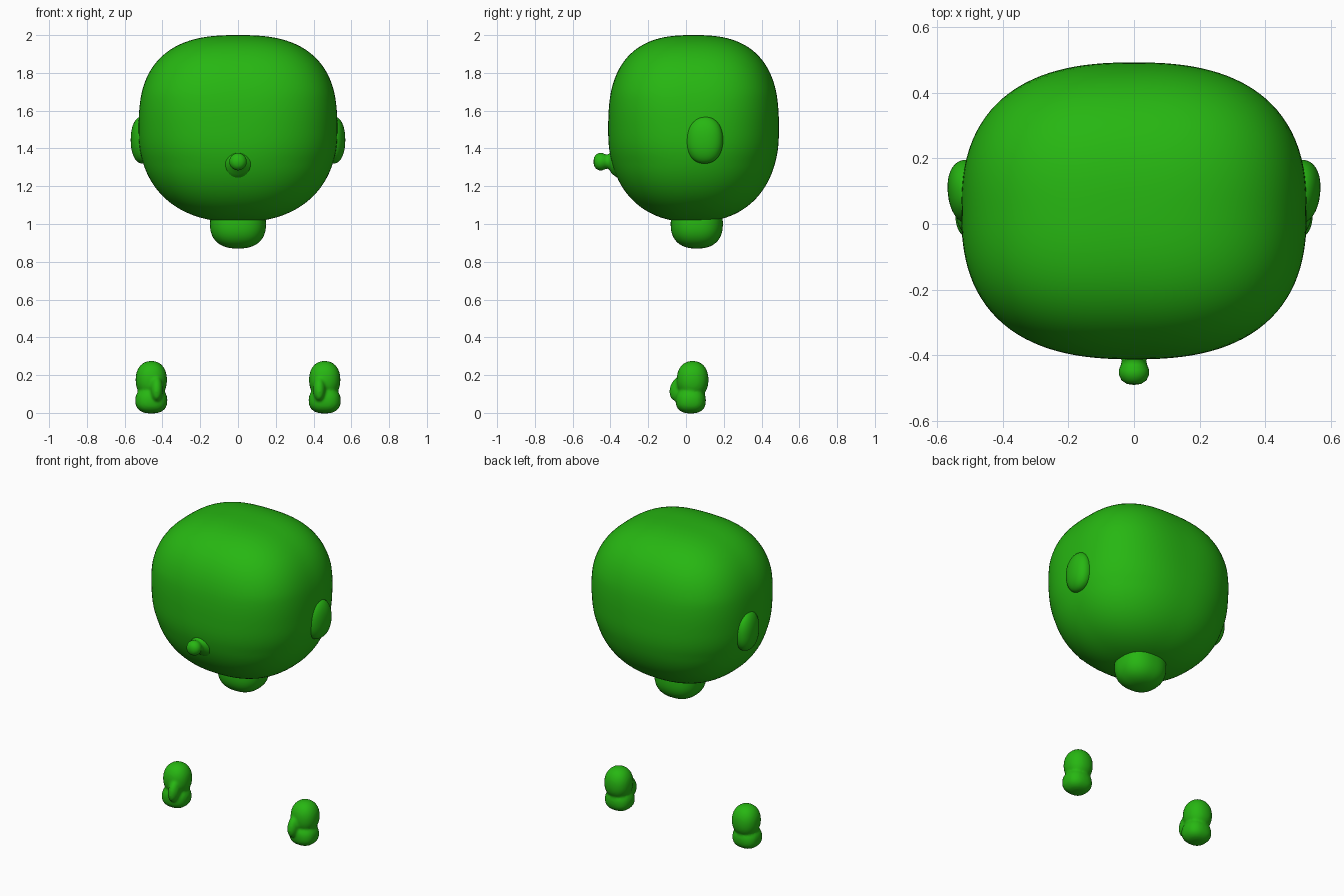
import bpy, bmesh, math
from mathutils import Matrix, Vector

cube = bpy.data.objects.get("Cube")
if cube:
    bpy.data.objects.remove(cube, do_unlink=True)

green = bpy.data.materials.new("leaf_green")
colour = (0.02, 0.47, 0.006, 1)
green.use_nodes = True
green.diffuse_color = colour
green.node_tree.nodes["Principled BSDF"].inputs["Base Color"].default_value = colour


def finish(name, bm):
    bmesh.ops.recalc_face_normals(bm, faces=bm.faces)
    for face in bm.faces:
        face.smooth = True
    mesh = bpy.data.meshes.new(name)
    bm.to_mesh(mesh)
    bm.free()
    mesh.materials.append(green)
    obj = bpy.data.objects.new(name, mesh)
    bpy.context.collection.objects.link(obj)
    return obj


def rounded_box(bm, centre, size, top_power, low_power, cuts=30, tilt=Matrix.Identity(3)):
    """Add a cube pushed out to a superellipsoid; powers above 2 make it boxier."""
    part = bmesh.new()
    bmesh.ops.create_cube(part, size=2)
    bmesh.ops.subdivide_edges(part, edges=part.edges[:], cuts=cuts, use_grid_fill=True)
    for v in part.verts:
        d = Vector([math.tan(c * math.pi / 4) for c in v.co]).normalized()
        blend = min(1, max(0, d.z * 1.5 + 0.5))
        n = low_power + (top_power - low_power) * blend
        d /= sum(abs(c) ** n for c in d) ** (1 / n)
        v.co = tilt @ Vector([c * s for c, s in zip(d, size)]) + Vector(centre)
    mesh = bpy.data.meshes.new("part")
    part.to_mesh(mesh)
    part.free()
    bm.from_mesh(mesh)
    bpy.data.meshes.remove(mesh)


def lathe(bm, profile, matrix, steps=32):
    """Spin (radius, height) points about the local z axis."""
    verts = [bm.verts.new((r, 0, h)) for r, h in profile]
    edges = [bm.edges.new(pair) for pair in zip(verts, verts[1:])]
    bmesh.ops.spin(bm, geom=verts + edges, cent=(0, 0, 0), axis=(0, 0, 1),
                   angle=math.tau, steps=steps)
    bmesh.ops.remove_doubles(bm, verts=bm.verts[:], dist=0.0001)
    bmesh.ops.transform(bm, matrix=matrix, verts=bm.verts[:])


# Head
bm = bmesh.new()
rounded_box(bm, (0, 0.04, 1.505), (0.526, 0.452, 0.495), 2.65, 2.3)
finish("head", bm)

# Neck stub
bm = bmesh.new()
rounded_box(bm, (0, 0.057, 1.0), (0.148, 0.138, 0.13), 2.5, 2.4, 12)
finish("neck", bm)

# Nose knob with a flared root
bm = bmesh.new()
lathe(bm, [(0.085, -0.02), (0.065, 0.008), (0.045, 0.02), (0.037, 0.032),
           (0.04, 0.045), (0.046, 0.06), (0.046, 0.075), (0.038, 0.092),
           (0.022, 0.103), (0, 0.106)],
      Matrix.Translation((0, -0.384, 1.33)) @ Matrix.Rotation(math.pi / 2, 4, "X"))
finish("nose", bm)

# Ears
bm = bmesh.new()
rounded_box(bm, (0.505, 0.098, 1.445), (0.062, 0.098, 0.125), 2.2, 2.2, 12,
            Matrix.Rotation(math.radians(-6), 3, "Z"))
ears = finish("ears", bm)
ears.modifiers.new("mirror", "MIRROR")

# Hands: fist, lower palm and thumb blended into one skin
bm = bmesh.new()
rounded_box(bm, (0.459, 0.035, 0.175), (0.083, 0.084, 0.1), 2.2, 2.2, 10)
rounded_box(bm, (0.459, 0.025, 0.067), (0.085, 0.08, 0.07), 2.3, 2.5, 10)
rounded_box(bm, (0.43, -0.035, 0.128), (0.034, 0.05, 0.07), 2, 2, 10,
            Matrix.Rotation(math.radians(-22), 3, "X"))
hands = finish("hands", bm)
skin = hands.modifiers.new("skin", "REMESH")
skin.mode = "VOXEL"
skin.voxel_size = 0.008
skin.use_smooth_shade = True
soften = hands.modifiers.new("soften", "SMOOTH")
soften.factor = 0.5
soften.iterations = 5
hands.modifiers.new("mirror", "MIRROR")
